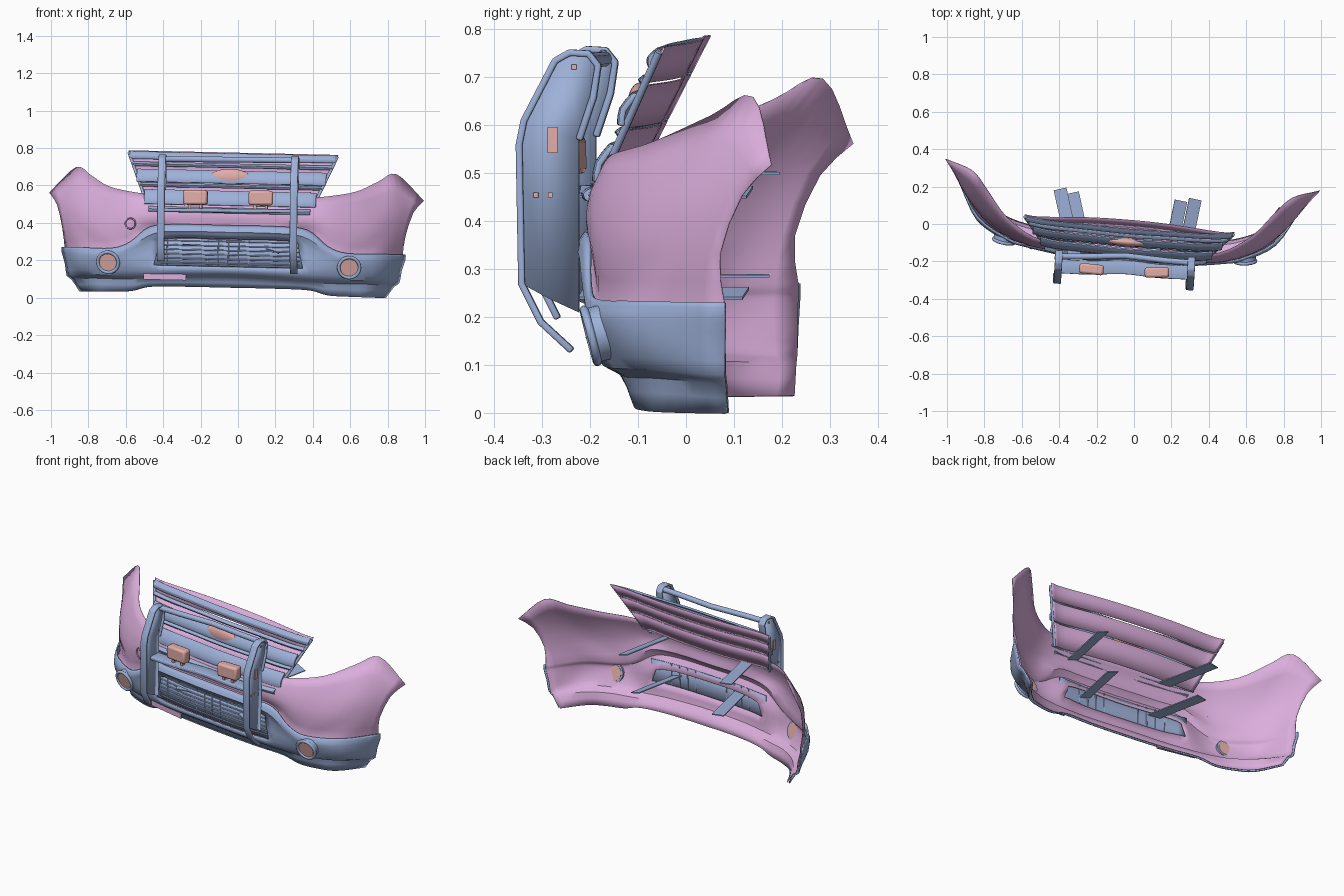
import bpy, bmesh, math
from mathutils import Vector, Matrix

cube = bpy.data.objects.get("Cube")
if cube:
    bpy.data.objects.remove(cube, do_unlink=True)


def material(name, colour):
    mat = bpy.data.materials.new(name)
    mat.use_nodes = True
    mat.diffuse_color = (*colour, 1)
    mat.node_tree.nodes["Principled BSDF"].inputs["Base Color"].default_value = (*colour, 1)
    return mat


BLUE = material("steel blue", (0.34, 0.44, 0.69))
PINK = material("pale pink", (0.70, 0.42, 0.71))
SALMON = material("salmon", (0.77, 0.42, 0.39))
parts = []


def finish(name, bm, mat, thick=0, bevel=0):
    bmesh.ops.recalc_face_normals(bm, faces=bm.faces)
    mesh = bpy.data.meshes.new(name)
    bm.to_mesh(mesh)
    bm.free()
    ob = bpy.data.objects.new(name, mesh)
    bpy.context.collection.objects.link(ob)
    mesh.materials.append(mat)
    if thick:
        mod = ob.modifiers.new("thickness", "SOLIDIFY")
        mod.thickness, mod.offset = thick, 0
    if bevel:
        mod = ob.modifiers.new("rounding", "BEVEL")
        mod.width, mod.segments = bevel, 2
    parts.append(ob)


def spline(pts, n):
    """Catmull-Rom points through pts, n steps per span."""
    pts = [Vector(p) for p in pts]
    ext = [2 * pts[0] - pts[1], *pts, 2 * pts[-1] - pts[-2]]
    out = []
    for a, b, c, d in zip(ext, ext[1:], ext[2:], ext[3:]):
        for k in range(n):
            t = k / n
            out.append(b + (c - a) * t / 2 + (a - 2.5 * b + 2 * c - d / 2) * t * t
                       + (1.5 * (b - c) + (d - a) / 2) * t ** 3)
    return out + [pts[-1]]


def grid(name, rows, mat, thick=0, skip=lambda i, j: False, bevel=0):
    bm = bmesh.new()
    vs = [[bm.verts.new(p) for p in row] for row in rows]
    for i in range(len(vs) - 1):
        for j in range(len(vs[0]) - 1):
            if not skip(i, j):
                bm.faces.new((vs[i][j], vs[i][j + 1], vs[i + 1][j + 1], vs[i + 1][j]))
    finish(name, bm, mat, thick, bevel)


def sheet(name, rows, mat, thick=0, hole=None, bevel=0):
    """Mirrored surface through half rows that start at the centre; hole = (row span, column spans)."""
    n, down = 4, 2
    full = [spline([(-x, y, z) for x, y, z in row[:0:-1]] + list(row), n) for row in rows]
    cols = [spline(col, down) for col in zip(*full)]
    mid = (len(rows[0]) - 1) * n

    def skip(i, j):
        return hole and i // down == hole[0] and abs(j + 0.5 - mid) < hole[1] * n
    grid(name, list(zip(*cols)), mat, thick, skip, bevel)


def box(name, loc, size, mat, turn=Matrix(), bevel=0):
    bm = bmesh.new()
    m = Matrix.Translation(loc) @ turn.to_4x4() @ Matrix.Diagonal((*size, 1))
    bmesh.ops.create_cube(bm, size=1, matrix=m)
    finish(name, bm, mat, 0, bevel)


def tube(name, pts, radius, mat, cyclic=False):
    curve = bpy.data.curves.new(name, "CURVE")
    curve.dimensions = "3D"
    curve.bevel_depth, curve.bevel_resolution, curve.use_fill_caps = radius, 3, True
    sp = curve.splines.new("POLY")
    sp.points.add(len(pts) - 1)
    sp.use_cyclic_u = cyclic
    for p, co in zip(sp.points, pts):
        p.co = (*co, 1)
    ob = bpy.data.objects.new(name, curve)
    bpy.context.collection.objects.link(ob)
    curve.materials.append(mat)
    parts.append(ob)


def turned(axis, angle):
    return Matrix.Rotation(angle, 4, axis)


# Bumper cover: half rows from upper edge to bottom lip
cover = [
    [(0, -.185, .385), (.25, -.185, .385), (.42, -.165, .37), (.53, -.155, .285), (.63, -.13, .25), (.8, -.03, .25), (.92, .16, .25)],
    [(0, -.21, .35), (.25, -.205, .35), (.4, -.185, .335), (.53, -.165, .26), (.63, -.14, .23), (.8, -.04, .23), (.92, .16, .23)],
    [(0, -.19, .315), (.25, -.18, .315), (.37, -.165, .3), (.52, -.16, .235), (.63, -.14, .21), (.8, -.045, .21), (.915, .16, .21)],
    [(0, -.19, .165), (.25, -.185, .165), (.4, -.165, .165), (.53, -.15, .165), (.64, -.12, .165), (.8, -.035, .16), (.9, .158, .16)],
    [(0, -.16, .125), (.25, -.155, .12), (.4, -.14, .115), (.53, -.12, .11), (.65, -.09, .11), (.78, -.015, .11), (.89, .156, .1)],
]
cover.append([(x * .97, min(y + .035, .155), z - .02) for x, y, z in cover[-1]])
cover.append([(0, -.1, .055), (.25, -.095, .055), (.43, -.075, .05), (.53, -.06, .025), (.63, -.035, .02), (.73, .015, .018), (.82, .155, .018)])
sheet("bumper_cover", cover, BLUE, .008, (2, 2))

# Painted skin with fender wings, continued behind the cover
wings = [
    [(0, -.14, .53), (.3, -.14, .53), (.5, -.11, .55), (.66, -.01, .58), (.77, .12, .637), (.86, .215, .678), (1.005, .265, .54)],
    [(0, -.175, .47), (.3, -.17, .47), (.5, -.15, .47), (.65, -.085, .465), (.78, .01, .48), (.87, .1, .5), (.955, .2, .475)],
    [(0, -.18, .42), (.3, -.175, .42), (.48, -.165, .4), (.6, -.135, .35), (.74, -.06, .345), (.85, .05, .35), (.92, .15, .35)],
]
inner = [[(x * .985, min(y + .014, .158), z) for x, y, z in row] for row in cover]
for k, lift in ((2, -.03), (3, .03)):
    inner[k] = [(x, y + .018, z + lift) if x < .45 else (x, y, z) for x, y, z in inner[k]]
sheet("fender_skin", wings + inner, PINK, .003, (5, 2))

# Lower intake mesh
sheet("intake_panel", [[(0, -.17, z), (.2, -.167, z), (.41, -.147, z)] for z in (.32, .16)], BLUE, .004)
for k in range(6):
    z = .18 + k * .024
    tube("intake_bar", [(-.38, -.152, z), (-.2, -.172, z), (.2, -.172, z), (.38, -.152, z)], .004, BLUE)
for k in range(-6, 7):
    tube("intake_rib", [(k * .055, -.175 + abs(k) * .003, z) for z in (.16, .32)], .003, BLUE)
box("lower_gap_plate", (-.34, -.15, .104), (.23, .008, .032), PINK, turned("Z", -.1))


# Upper grille: backing skin, slats, side frames, badge
def skin_y(z):
    return -.125 + .48 * (z - .5)


def half_width(z):
    return .44 + (z - .48) * .42


def slat_row(z, half, out):
    y = skin_y(z) - out
    return [(-.0, y - .01, z), (half * .4, y - .005, z), (half * .8, y, z), (half, y + .012, z)]


def back_row(z):
    half, y = half_width(z), skin_y(z)
    return [(0, y + .015, z), (half * .4, y + .01, z), (half * .85, y - .008, z), (half, y - .003, z)]


for top, low in ((.775, .7), (.694, .605), (.599, .49)):
    sheet("grille_backing", [back_row(z) for z in (top, low)], PINK, .004)
for mid, height, out in ((.75, .036, .02), (.705, .014, .018), (.643, .066, .03), (.595, .012, .018),
                         (.53, .076, .03), (.465, .02, .03)):
    rows = [slat_row(mid + s * height / 2, half_width(mid), out + (0 if s else .012)) for s in (1, 0, -1)]
    sheet("grille_slat", rows, BLUE, .012, bevel=.003)
for s in (-1, 1):
    tube("grille_side_frame", [(s * half_width(z), skin_y(z) - .01, z) for z in (.765, .65, .55, .49)], .008, BLUE)
bm = bmesh.new()
bmesh.ops.create_uvsphere(bm, u_segments=32, v_segments=16, radius=1,
                          matrix=Matrix.Translation((-.005, -.096, .644)) @ Matrix.Diagonal((.107, .024, .045, 1)))
finish("badge_oval", bm, SALMON)

# Fog lamps set in forward-facing housings at the corners
angles = [k * math.tau / 32 for k in range(32)]
for s in (-1, 1):
    place = Matrix.Translation((s * .645, -.125, .18)) @ turned("Z", s * .12) @ turned("X", .25)
    for name, radius, depth, mat in (("fog_housing", .058, .04, BLUE), ("fog_lamp", .047, .044, SALMON)):
        bm = bmesh.new()
        bmesh.ops.create_cone(bm, cap_ends=True, segments=32, radius1=radius, radius2=radius, depth=depth,
                              matrix=place @ turned("X", math.pi / 2))
        finish(name, bm, mat)
    tube("fog_bezel", [place @ Vector((.056 * math.cos(a), -.02, .056 * math.sin(a))) for a in angles], .009, BLUE, True)

# Tow hook cover ring, one side only
tube("tow_cover_ring", [(-.53 + .028 * math.cos(a), -.162 - .012 * math.cos(a), .385 + .028 * math.sin(a))
                        for a in angles], .004, PINK, True)

# Rear mounting stays: level on one side, slightly canted on the other
for s in (-1, 1):
    turn = turned("Z", .09 - .21 * s) @ turned("Y", .14 + s * .14)
    for name, sx, z, end in (("upper_stay", .325, .48, .165), ("lower_stay", .255, .267, .15)):
        box(name, (s * sx, (end - .2) / 2, z - s * .012), (.07, end + .2, .006), BLUE, turn)
body_count = len(parts)

# Bull bar: side plates, edge rims, cross members
outline = [(-.315, .27), (-.32, .56), (-.31, .61), (-.245, .735), (-.215, .752), (-.175, .75), (-.155, .725),
           (-.165, .66), (-.195, .57), (-.195, .21), (-.26, .24)]
rim = [(-.21, .13), (-.275, .19)] + outline[:9]
for s in (-1, 1):
    x = s * .355
    bm = bmesh.new()
    bm.faces.new([bm.verts.new((x, y, z)) for y, z in outline])
    finish("guard_side_plate", bm, BLUE, .018)
    path = rim if s > 0 else rim[1:]
    grid("guard_edge_rim", [[(x + w, y, z) for y, z in path] for w in (-.02, .02)], BLUE, .014, bevel=.004)
    box("side_marker", (x + s * .011, -.25, .57), (.008, .02, .055), SALMON)
    for y, z in ((-.205, .722), (-.285, .455), (-.255, .455)):
        box("plate_bolt", (x + s * .01, y, z), (.006, .01, .01), SALMON)
    # Auxiliary lamps on feet
    box("auxiliary_lamp", (s * .175, -.24, .532), (.13, .055, .078), SALMON, turned("Z", s * .06), .012)
    for dx in (-.03, .03):
        box("lamp_foot", (s * .175 + dx, -.24, .48), (.014, .025, .04), SALMON)
tube("guard_top_tube", [(-.355, -.18, .735), (-.22, -.175, .735), (0, -.16, .735), (.22, -.175, .735), (.355, -.18, .735)], .016, BLUE)
sheet("lamp_shelf", [[(0, y + .012, .463), (.18, y, .463), (.355, y, .463)] for y in (-.27, -.195)], BLUE, .02, bevel=.004)

# Smooth shading, then set body and guard at their slight angles
for ob in parts:
    if ob.type == "MESH":
        bpy.ops.object.select_all(action="DESELECT")
        ob.select_set(True)
        bpy.context.view_layer.objects.active = ob
        bpy.ops.object.shade_smooth_by_angle(angle=math.radians(35))
body_pose = Matrix.Translation((-.042, 0, 0)) @ turned("Z", -.085) @ turned("Y", .022)
guard_pose = Matrix.Translation((-.046, -.01, .003)) @ turned("Z", -.05) @ turned("Y", .01)
for k, ob in enumerate(parts):
    ob.matrix_world = (body_pose if k < body_count else guard_pose) @ ob.matrix_world
